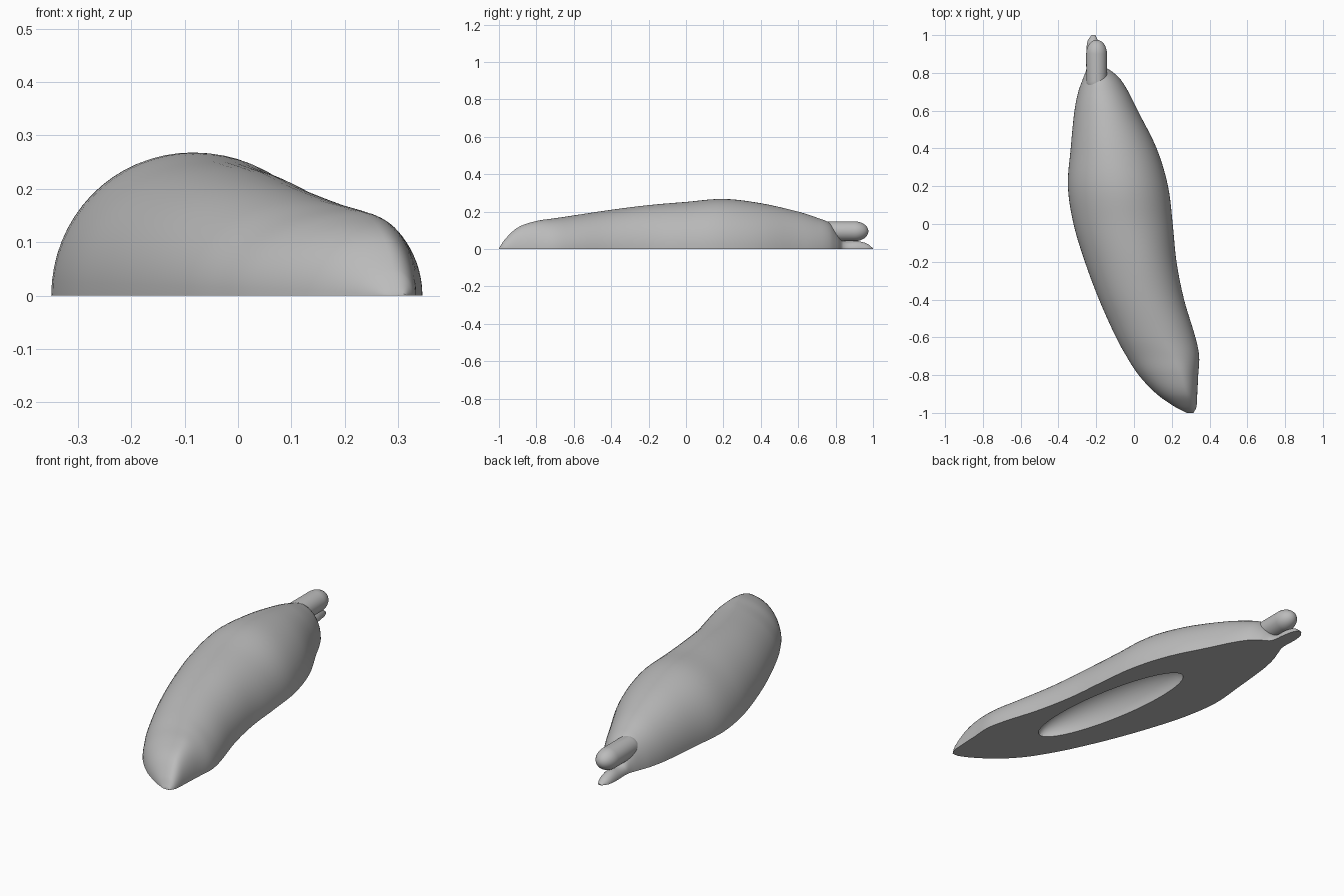
import bpy
import bmesh
import math

default_cube = bpy.data.objects.get("Cube")
if default_cube:
    bpy.data.objects.remove(default_cube)

# One plain grey for everything
grey = bpy.data.materials.new("plain grey")
grey.use_nodes = True
grey.diffuse_color = (0.5, 0.5, 0.5, 1)
grey.node_tree.nodes["Principled BSDF"].inputs["Base Color"].default_value = grey.diffuse_color

# Body sections: y, left edge x, ridge x, right edge x, ridge height
SECTIONS = [
    (-1, .28, .3, .315, .004),
    (-.97, .22, .29, .33, .05),
    (-.9, .12, .27, .335, .115),
    (-.8, .025, .24, .34, .15),
    (-.7, -.04, .19, .345, .165),
    (-.6, -.095, .13, .325, .18),
    (-.4, -.185, .05, .265, .21),
    (-.2, -.26, 0, .225, .235),
    (0, -.32, -.05, .205, .252),
    (.2, -.35, -.085, .18, .268),
    (.4, -.335, -.12, .12, .245),
    (.6, -.315, -.15, .02, .2),
    (.7, -.295, -.17, -.03, .168),
    (.77, -.27, -.185, -.075, .138),
    (.81, -.255, -.2, -.12, .09),
    (.84, -.25, -.21, -.165, .045),
    (.92, -.252, -.215, -.18, .042),
    (.97, -.245, -.215, -.19, .028),
    (1, -.225, -.215, -.205, .004),
]


def slope(index):
    """Tangent of the section table at one row."""
    before = SECTIONS[max(index - 1, 0)]
    after = SECTIONS[min(index + 1, len(SECTIONS) - 1)]
    span = after[0] - before[0]
    return [(b - a) / span for a, b in zip(before, after)]


def smooth_sections(steps):
    """Yield sections along a smooth curve through the table."""
    for i in range(len(SECTIONS) - 1):
        start, end = SECTIONS[i], SECTIONS[i + 1]
        length = end[0] - start[0]
        for k in range(steps):
            t = k / steps
            ease = t * t * (3 - 2 * t)
            leave = t * (1 - t) ** 2 * length
            arrive = t * t * (t - 1) * length
            row = [a + (b - a) * ease + leave * m + arrive * n
                   for a, b, m, n in zip(start, end, slope(i), slope(i + 1))]
            row[0] = start[0] + t * length
            yield row
    yield SECTIONS[-1]


def finish(bm, name):
    """Turn a bmesh into a grey object."""
    bmesh.ops.recalc_face_normals(bm, faces=bm.faces)
    mesh = bpy.data.meshes.new(name)
    bm.to_mesh(mesh)
    bm.free()
    mesh.materials.append(grey)
    obj = bpy.data.objects.new(name, mesh)
    bpy.context.collection.objects.link(obj)
    return obj


def activate(obj):
    bpy.ops.object.select_all(action="DESELECT")
    obj.select_set(True)
    bpy.context.view_layer.objects.active = obj


def make_body():
    """Loft half-oval sections with a flat underside."""
    bm = bmesh.new()
    rings = []
    arc = 32
    for y, left, ridge, right, height in smooth_sections(5):
        ring = []
        for k in range(arc + 1):
            angle = math.pi * k / arc
            side = math.cos(angle)
            reach = right - ridge if side > 0 else ridge - left
            z = max(height, .003) * math.sin(angle)
            ring.append(bm.verts.new((ridge + reach * side, y, max(z, 0))))
        rings.append(ring)
    for near, far in zip(rings, rings[1:]):
        for k in range(arc + 1):
            n = (k + 1) % (arc + 1)
            bm.faces.new((near[k], near[n], far[n], far[k]))
    bm.faces.new(rings[0])
    bm.faces.new(rings[-1])
    return finish(bm, "body")


def make_ellipsoid(name, centre, radii, turn=0, stretch=0):
    """Ellipsoid whose front half can be drawn out into a capsule."""
    bm = bmesh.new()
    bmesh.ops.create_uvsphere(bm, u_segments=48, v_segments=24, radius=1)
    for v in bm.verts:
        v.co = [c * r for c, r in zip(v.co, radii)]
        if v.co.y < -.001:
            v.co.y -= stretch
    obj = finish(bm, name)
    obj.location = centre
    obj.rotation_euler.z = turn
    return obj


body = make_body()

# Long oval hollow in the flat underside
hollow = make_ellipsoid("hollow_cutter", (.03, -.14, 0), (.115, .456, .12), turn=.16)
hollow.hide_render = True
activate(body)
cut = body.modifiers.new("hollow", "BOOLEAN")
cut.operation = "DIFFERENCE"
cut.solver = "EXACT"
cut.object = hollow
bpy.ops.object.modifier_apply(modifier=cut.name)
bpy.data.objects.remove(hollow)

# Rounded stub above the thin flap at the back end
stub = make_ellipsoid("stub", (-.198, .9, .095), (.055, .075, .053), stretch=.14)

for part in (body, stub):
    activate(part)
    bpy.ops.object.shade_smooth_by_angle(angle=math.radians(40))
